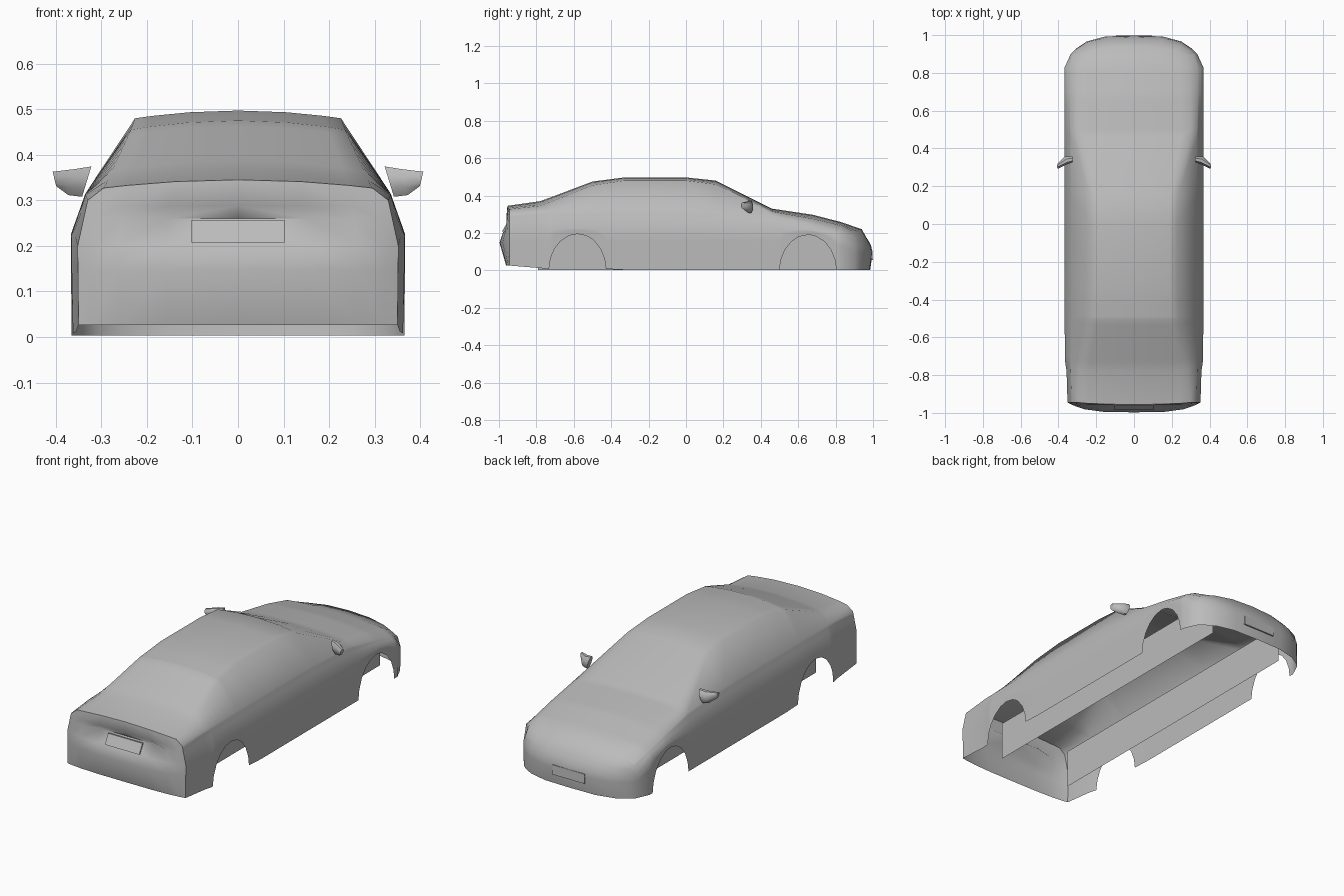
import bpy, bmesh, math
from mathutils import Vector

if "Cube" in bpy.data.objects:
    bpy.data.objects.remove(bpy.data.objects["Cube"], do_unlink=True)

paint = bpy.data.materials.new("body_grey")
paint.use_nodes = True
GREY = (0.5, 0.5, 0.5, 1)
paint.diffuse_color = GREY
paint.node_tree.nodes["Principled BSDF"].inputs["Base Color"].default_value = GREY


def finish(name, bm, mirror=True, smooth=True):
    """Turn a bmesh into a named, painted and optionally mirrored object."""
    bmesh.ops.remove_doubles(bm, verts=bm.verts, dist=0.0005)
    mesh = bpy.data.meshes.new(name)
    bm.to_mesh(mesh)
    bm.free()
    ob = bpy.data.objects.new(name, mesh)
    bpy.context.collection.objects.link(ob)
    mesh.materials.append(paint)
    if mirror:
        mod = ob.modifiers.new("mirror", 'MIRROR')
        mod.merge_threshold = 0.001
    if smooth:
        bpy.ops.object.select_all(action='DESELECT')
        bpy.context.view_layer.objects.active = ob
        ob.select_set(True)
        bpy.ops.object.shade_smooth_by_angle(angle=math.radians(50))
    return ob


def add_grid(bm, rows):
    """Skin a grid of points with quads."""
    vs = [[bm.verts.new(p) for p in row] for row in rows]
    for a, b in zip(vs, vs[1:]):
        for j in range(len(a) - 1):
            bm.faces.new((a[j], a[j + 1], b[j + 1], b[j]))


# Stations: y, centre z, rail x, rail z, belt x, belt z, widest z, widest x
STATIONS = [
    (-.945, .345, .295, .327, .330, .300, .200, .352),
    (-.78, .370, .285, .345, .335, .312, .220, .357),
    (-.72, .392, .275, .368, .335, .313, .222, .366),
    (-.50, .475, .235, .455, .335, .315, .225, .367),
    (-.33, .497, .226, .480, .335, .315, .225, .367),
    (0, .497, .226, .480, .335, .315, .225, .367),
    (.16, .480, .235, .460, .335, .312, .225, .367),
    (.46, .330, .300, .315, .335, .295, .220, .367),
    (.68, .297, .300, .275, .340, .250, .215, .367),
    (.83, .258, .290, .240, .340, .215, .190, .367),
    (.90, .220, .270, .205, .318, .180, .130, .335),
]
ARCHES = (-.58, .652)
ARCH_R, ARCH_H, ARCH_STEPS = .152, .195, 10


def station(y):
    for a, b in zip(STATIONS, STATIONS[1:]):
        if y <= b[0]:
            t = (y - a[0]) / (b[0] - a[0])
            return [p + (q - p) * t for p, q in zip(a, b)]
    return list(STATIONS[-1])


def sill(y):
    """Height of the open lower edge, including the wheel arches."""
    z = .008 + max(0, (-.73 - y) / .215) * .018
    for c in ARCHES:
        t = (y - c) / ARCH_R
        if abs(t) < 1:
            z = max(z, ARCH_H * math.sqrt(1 - t * t))
    return z if y < -.4 else max(z - .005, 0)


def section(y):
    """Half cross-section from the centre line down to the sill."""
    _, zc, xr, zr, xb, zb, zw, xw = station(y)
    bulge = -.01 if y < -.9 else .04 if y > .88 else 0
    pts = [Vector((f * xr, y + bulge * (1 - f ** 3), zc - (zc - zr) * f * f))
           for f in (0, .47, .83, 1)]
    belt, wide = Vector((xb, y, zb)), Vector((xw, y, zw))
    low = Vector((xw - .002, y, sill(y)))
    pts += [belt, belt.lerp(wide, .12), belt.lerp(wide, .4), wide, wide.lerp(low, .3), low]
    return pts


def end_cap(ring, centre_ys, recess=0):
    """Close one end: each row bulges from the corner to the centre line."""
    rows = [ring[:5]]
    for k, (corner, yc) in enumerate(zip(ring[5:], centre_ys)):
        row = []
        for f in (0, .45, .75, .92, 1):
            y = corner.y + (yc - corner.y) * (1 - f ** 4)
            if k == 1 and f < .5:
                y += recess
            row.append(Vector((f * corner.x, y, corner.z)))
        rows.append(row)
    return rows


# Body shell: lofted stations with arches, plus curved nose and tail
ys = {s[0] for s in STATIONS}
for c in ARCHES:
    ys = {y for y in ys if abs(y - c) > ARCH_R or abs(y - c) < .001 or y in (.68, -.72, -.5)}
    ys |= {c - ARCH_R * math.cos(math.pi * i / ARCH_STEPS) for i in range(ARCH_STEPS + 1)}
ys = sorted(ys)
rings = [section(y) for y in ys]
bm = bmesh.new()
add_grid(bm, rings)
add_grid(bm, end_cap(rings[0], (-.960, -.966, -.980, -.997, -.962), .03))
add_grid(bm, end_cap(rings[-1], (.965, .975, .990, .997, .985)))
bmesh.ops.remove_doubles(bm, verts=bm.verts, dist=0.0005)
bmesh.ops.recalc_face_normals(bm, faces=bm.faces)
if max(bm.faces, key=lambda f: f.calc_center_median().z).normal.z < 0:
    bmesh.ops.reverse_faces(bm, faces=bm.faces)
finish("body_shell", bm)

# Inner wheel-well walls
bm = bmesh.new()
add_grid(bm, [[(.22, y, z) for z in (.003, .21)] for y in (-.79, .89)])
finish("inner_wall", bm, smooth=False)


def plate(name, low, high, half):
    """Thin slab between a lower and an upper (y, z) edge."""
    bm = bmesh.new()
    bmesh.ops.create_cube(bm, size=1)
    a, b = Vector((0, *low)), Vector((0, *high))
    for v in bm.verts:
        p = a.lerp(b, v.co.z + .5)
        v.co = (v.co.x * 2 * half, p.y + v.co.y * .008, p.z)
    finish(name, bm, mirror=False, smooth=False)


plate("tail_plate", (-.980, .207), (-.952, .257), .102)
plate("nose_plate", (.995, .055), (.992, .105), .095)

# Door mirrors: three tapered rings closed at both ends
bm = bmesh.new()
loops = []
for x, y, z, ry, rz, lean in ((.332, .342, .341, .018, .036, -.011),
                              (.365, .335, .340, .024, .031, -.008),
                              (.403, .306, .347, .014, .017, .004)):
    loop = []
    for i in range(8):
        a = math.tau * (i + .5) / 8
        loop.append(bm.verts.new((x + lean * math.sin(a), y + ry * math.cos(a),
                                  z + rz * math.sin(a))))
    loops.append(loop)
for a, b in zip(loops, loops[1:]):
    for i in range(8):
        j = (i + 1) % 8
        bm.faces.new((a[i], a[j], b[j], b[i]))
bm.faces.new(loops[0])
bm.faces.new(loops[-1])
bmesh.ops.recalc_face_normals(bm, faces=bm.faces)
finish("door_mirror", bm)
